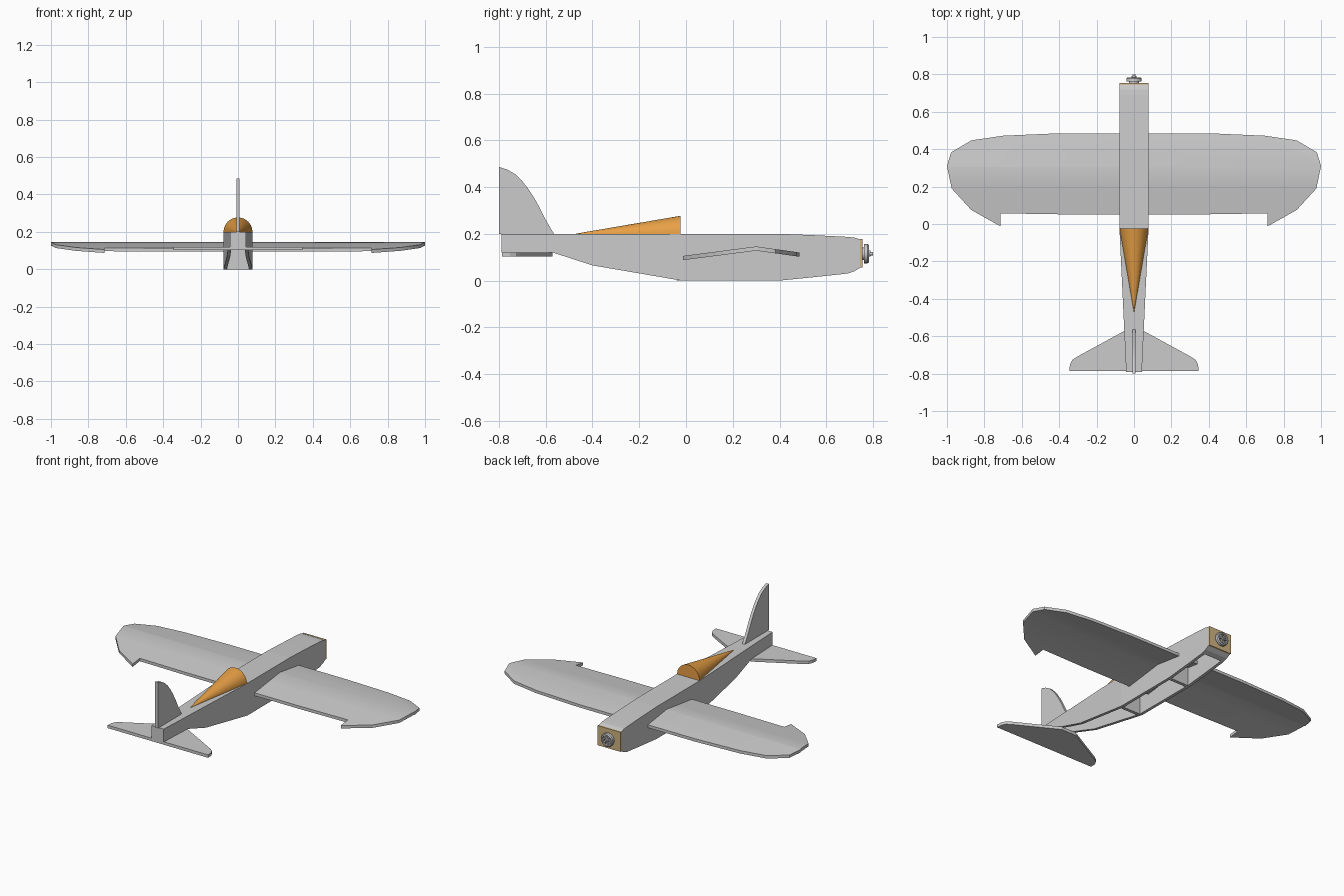
import bpy, bmesh, math
from mathutils import Vector

if "Cube" in bpy.data.objects:
    bpy.data.objects.remove(bpy.data.objects["Cube"])

T = 0.018  # foam sheet thickness


def finish(name, bm, color=None, smooth=False):
    bmesh.ops.recalc_face_normals(bm, faces=bm.faces)
    me = bpy.data.meshes.new(name)
    bm.to_mesh(me)
    bm.free()
    ob = bpy.data.objects.new(name, me)
    bpy.context.collection.objects.link(ob)
    if color:
        mat = bpy.data.materials.new(name + "_paint")
        mat.diffuse_color = color
        mat.use_nodes = True
        mat.node_tree.nodes["Principled BSDF"].inputs["Base Color"].default_value = mat.diffuse_color
        me.materials.append(mat)
    if smooth:
        bpy.ops.object.select_all(action='DESELECT')
        ob.select_set(True)
        bpy.context.view_layer.objects.active = ob
        bpy.ops.object.shade_smooth_by_angle(angle=math.radians(35))
    return ob


def plate(name, outline, offset, color=None, crease_y=None, height=None, smooth=False):
    """Flat outline thickened by offset, optionally folded along a line of constant y."""
    bm = bmesh.new()
    bm.faces.new([bm.verts.new(p) for p in outline])
    if crease_y is not None:
        bmesh.ops.bisect_plane(bm, geom=bm.verts[:] + bm.edges[:] + bm.faces[:],
                               plane_co=(0, crease_y, 0), plane_no=(0, 1, 0))
        for v in bm.verts:
            v.co.z = height(v.co.y)
    res = bmesh.ops.extrude_face_region(bm, geom=bm.faces[:], use_keep_orig=True)
    for v in res["geom"]:
        if isinstance(v, bmesh.types.BMVert):
            v.co += Vector(offset)
    return finish(name, bm, color, smooth)


def loft(name, rings, color=None, smooth=False):
    """Skin through rings of equal point count, closed at both ends."""
    bm = bmesh.new()
    vs = [[bm.verts.new(p) for p in r] for r in rings]
    n = len(vs[0])
    for a, b in zip(vs, vs[1:]):
        for i in range(n):
            j = (i + 1) % n
            bm.faces.new((a[i], a[j], b[j], b[i]))
    bm.faces.new(vs[0])
    bm.faces.new(vs[-1])
    return finish(name, bm, color, smooth)


def box(name, x, y, z, color=None):
    return plate(name, [(-x, y[0], z[0]), (x, y[0], z[0]), (x, y[0], z[1]), (-x, y[0], z[1])],
                 (0, y[1] - y[0], 0), color)


def mirrored(half, z=0):
    """Full outline from the right half, listed front to back."""
    return [(x, y, z) for x, y in half] + [(-x, y, z) for x, y in reversed(half)]


def turned(name, profile, zc, seg=24):
    """Solid of revolution about the y axis from (y, radius) pairs."""
    return loft(name, [[(r * math.cos(2 * math.pi * i / seg), y, zc + r * math.sin(2 * math.pi * i / seg))
                        for i in range(seg)] for y, r in profile], smooth=True)


# Fuselage stations: y, half width, bottom z, top z
st = [(-.79, .042, .12, .2), (-.57, .052, .12, .2), (-.4, .060, .065, .2), (-.02, .078, .0, .2),
      (.4, .078, .0, .2), (.55, .078, .015, .194), (.69, .078, .03, .187),
      (.72, .078, .04, .184), (.745, .078, .055, .176)]

# Side walls
for side, s in (("right", 1), ("left", -1)):
    loft("fuselage_side_" + side, [[(s * w, y, b), (s * w, y, t), (s * (w - T), y, t), (s * (w - T), y, b)]
                                   for y, w, b, t in st])
# Top sheet between the walls and small chin sheet, underside left open
loft("fuselage_top", [[(-w + T, y, t), (w - T, y, t), (w - T, y, t - T), (-w + T, y, t - T)]
                      for y, w, b, t in st])
loft("fuselage_chin", [[(-w + T, y, b), (w - T, y, b), (w - T, y, b + T), (-w + T, y, b + T)]
                       for y, w, b, t in st[-3:]])
# Cross formers
box("rear_former", .060, (-.04, -.02), (.0, .185))
box("middle_former", .060, (.38, .4), (.0, .115))
box("tail_former", .025, (-.79, -.772), (.12, .185))

# Wing: sheet folded along its spar line, with stepped trailing edges
wing = [(.4, .485), (.7, .472), (.87, .447), (.978, .383), (1, .31), (.975, .19), (.87, .075),
        (.715, -.012), (.715, .057), (.4, .052)]
plate("wing", mirrored(wing), (0, 0, -T), crease_y=.3, smooth=True,
      height=lambda y: .146 - (.3 - y) * .13 if y < .3 else .146 - (y - .3) * .14)

# Tailplane
tail = [(.052, -.572), (.305, -.71), (.33, -.727), (.343, -.752), (.345, -.787)]
plate("tailplane", mirrored(tail, .12), (0, 0, -T))
# Fin
fin = [(-.8, .2), (-.8, .486), (-.765, .475), (-.73, .455), (-.7, .425), (-.675, .393), (-.65, .355),
       (-.625, .31), (-.6, .26), (-.565, .2)]
plate("fin", [(-T / 2, y, z) for y, z in fin], (T, 0, 0), smooth=True)

# Canopy: half cone tapering to the tail
arc = [(math.cos(math.pi * i / 20), math.sin(math.pi * i / 20)) for i in range(21)]
loft("canopy", [[(r * c, y, .2 + r * s) for c, s in arc] for y, r in ((-.023, .077), (-.47, .0008))],
     (.8, .35, .06, 1), True)

# Motor mount
box("motor_mount", .078, (.745, .755), (.055, .177), (.62, .45, .22, 1))
# Motor: base, rim, spokes and shaft
turned("motor_base", [(.755, .026), (.762, .026), (.762, .041), (.77, .041)], .115)
rim = [(.768, .041), (.777, .041), (.783, .036), (.783, .029), (.768, .029)]
turned("motor_rim", rim, .115)
turned("motor_shaft", [(.765, .013), (.79, .013), (.79, .007), (.8, .007)], .115, 16)
for k in range(3):
    ob = box("motor_spoke_%d" % k, .033, (.77, .781), (-.004, .004))
    ob.location.z = .115
    ob.rotation_euler.y = math.pi * k / 3
